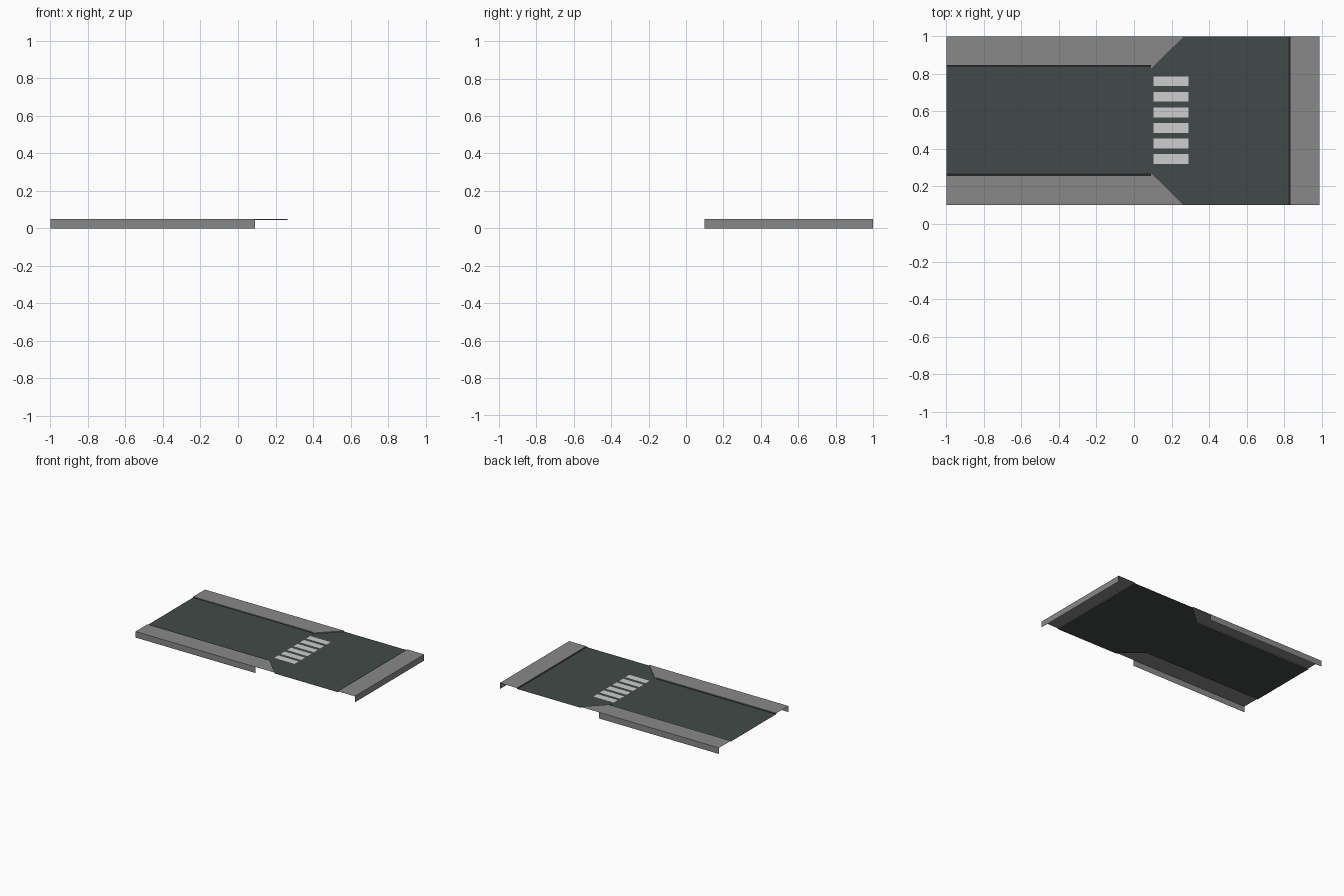
import bpy

if "Cube" in bpy.data.objects:
    bpy.data.objects.remove(bpy.data.objects["Cube"])

TOP, ROAD = 0.05, 0.043      # pavement height, road height
X0, X1, XC, XD, XK = -1.0, 0.99, 0.09, 0.265, 0.835
Y0, Y1, YF, YB = 0.10, 1.0, 0.255, 0.848


def material(name, c):
    m = bpy.data.materials.new(name)
    m.diffuse_color = (*c, 1)
    m.use_nodes = True
    m.node_tree.nodes["Principled BSDF"].inputs["Base Color"].default_value = m.diffuse_color
    return m


asphalt = material("asphalt grey", (0.055, 0.068, 0.065))
concrete = material("concrete grey", (0.25, 0.25, 0.25))
gutter = material("gutter dark", (0.018, 0.020, 0.020))
paint = material("road paint", (0.61, 0.61, 0.61))


def mesh(name, polys, mat):
    verts, faces = [], []
    for p in polys:
        faces.append(range(len(verts), len(verts) + len(p)))
        verts += p
    me = bpy.data.meshes.new(name)
    me.from_pydata(verts, [], [list(f) for f in faces])
    me.materials.append(mat)
    ob = bpy.data.objects.new(name, me)
    bpy.context.collection.objects.link(ob)
    return ob


def flat(pts, z):
    return [(x, y, z) for x, y in pts]


def rect(x0, x1, y0, y1, z):
    return flat([(x0, y0), (x1, y0), (x1, y1), (x0, y1)], z)


def wall(a, b, z0, z1):
    return [(*a, z0), (*b, z0), (*b, z1), (*a, z1)]


# Road: narrow street widening through angled corners into the cross street
mesh("road", [flat([(X0, YF), (XC, YF), (XD, Y0), (XK, Y0), (XK, Y1),
                    (XD, Y1), (XC, YB), (X0, YB)], ROAD)], asphalt)

# Street pavements: top sheet, outer wall down to the ground, low kerb
mesh("front_pavement", [rect(X0, XC, Y0, YF, TOP),
                        wall((X0, Y0), (XC, Y0), 0, TOP),
                        wall((XC, YF), (X0, YF), ROAD, TOP)], concrete)
mesh("back_pavement", [rect(X0, XC, YB, Y1, TOP),
                       wall((XC, Y1), (X0, Y1), 0, TOP),
                       wall((X0, YB), (XC, YB), ROAD, TOP)], concrete)
mesh("end_pavement", [rect(XK, X1, Y0, Y1, TOP),
                      wall((X1, Y0), (X1, Y1), 0, TOP),
                      wall((XK, Y1), (XK, Y0), ROAD, TOP)], concrete)

# Angled corners
mesh("front_corner", [flat([(XC, Y0), (XD, Y0), (XC, 0.272)], TOP),
                      wall((XD, Y0), (XC, 0.272), ROAD, TOP)], concrete)
mesh("back_corner", [flat([(XC, Y1), (XC, 0.828), (XD, Y1)], TOP),
                     wall((XC, 0.828), (XD, Y1), ROAD, TOP)], concrete)

# Dark gutters beside the kerbs
G = ROAD + 0.001
mesh("gutters", [rect(X0, XC, YF, YF + 0.015, G),
                 rect(X0, XC, YB - 0.010, YB, G),
                 rect(XK - 0.012, XK, Y0, Y1, G)], gutter)

# Zebra crossing
mesh("crossing_stripes", [rect(0.105, 0.29, 0.32 + i * 0.083, 0.372 + i * 0.083, ROAD + 0.002)
                          for i in range(6)], paint)
